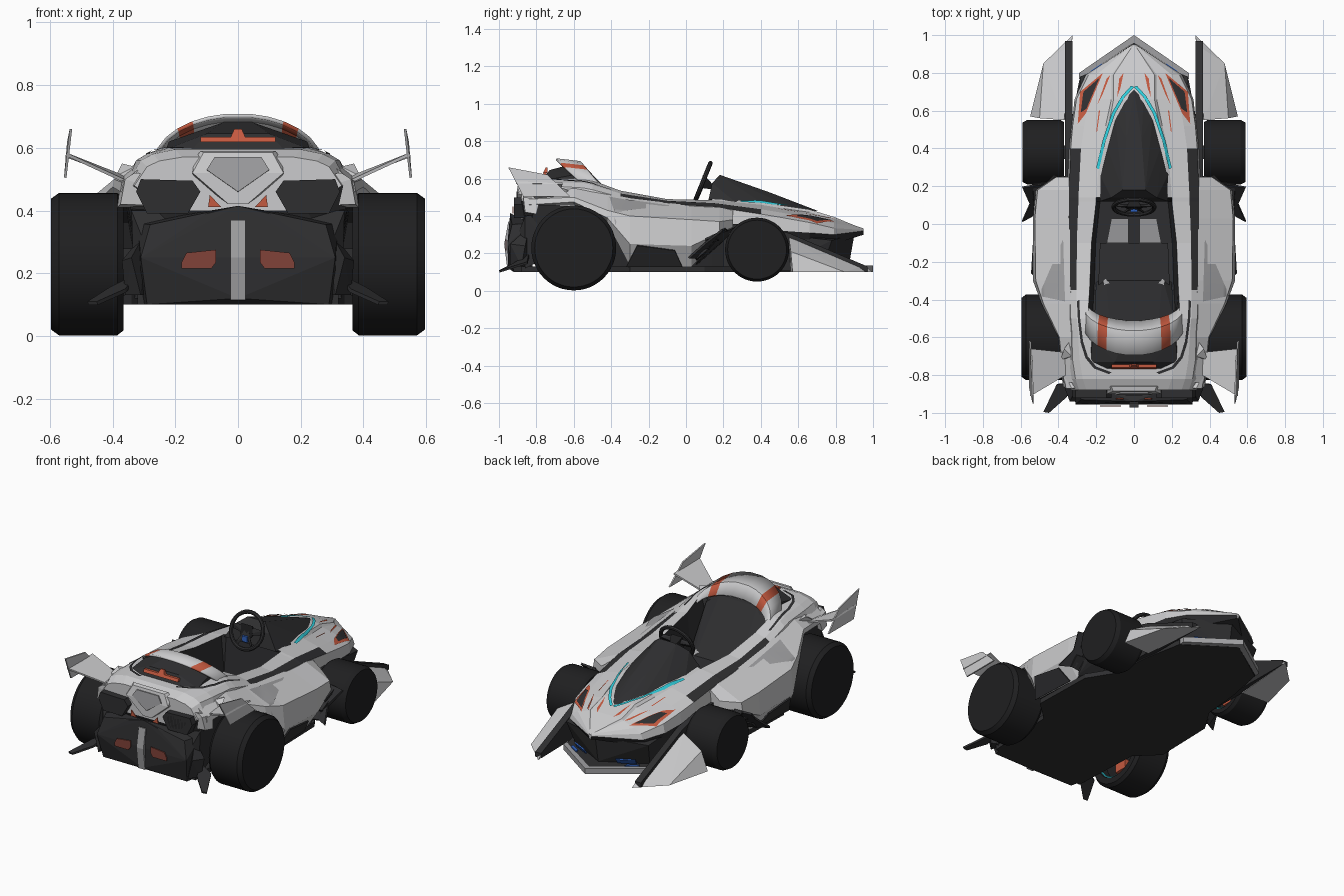
import bpy, bmesh, math
from mathutils import Vector
from mathutils.bvhtree import BVHTree

if "Cube" in bpy.data.objects:
    bpy.data.objects.remove(bpy.data.objects["Cube"])

def mat(name, r, g, b):
    m = bpy.data.materials.new(name)
    m.diffuse_color = (r, g, b, 1)
    m.use_nodes = True
    m.node_tree.nodes["Principled BSDF"].inputs["Base Color"].default_value = m.diffuse_color
    return m

SILVER = mat("silver", .60, .60, .61)
GREY = mat("mid_grey", .35, .35, .36)
BLACK = mat("black_trim", .028, .028, .03)
TYRE = mat("tyre_black", .014, .014, .015)
ORANGE = mat("orange_red", .55, .10, .05)
RED = mat("dark_red", .22, .055, .04)
CYAN = mat("cyan", .03, .62, .72)
BLUE = mat("blue", .03, .12, .50)

def finish(name, bm, mats, mirror=False, smooth=None):
    bmesh.ops.recalc_face_normals(bm, faces=bm.faces)
    me = bpy.data.meshes.new(name)
    bm.to_mesh(me)
    bm.free()
    for m in mats:
        me.materials.append(m)
    ob = bpy.data.objects.new(name, me)
    bpy.context.collection.objects.link(ob)
    if mirror:
        ob.modifiers.new("mirror", 'MIRROR').use_mirror_merge = False
    if smooth:
        bpy.ops.object.select_all(action='DESELECT')
        ob.select_set(True)
        bpy.context.view_layer.objects.active = ob
        bpy.ops.object.shade_smooth_by_angle(angle=math.radians(smooth))
    return ob

def loft(name, rings, mats, rule=lambda y, j: 0, mirror=False, smooth=None):
    bm = bmesh.new()
    vs = [[bm.verts.new(p) for p in r] for r in rings]
    n = len(rings[0])
    for a, b in zip(vs, vs[1:]):
        for j in range(n):
            k = (j + 1) % n
            f = bm.faces.new((a[j], a[k], b[k], b[j]))
            f.material_index = rule((a[j].co.y + b[j].co.y) / 2, j)
    for r in (vs[0], vs[-1]):
        bm.faces.new(r)
    return finish(name, bm, mats, mirror, smooth)

def hull(name, pts, m, sym=False, mirror=False):
    # convex block; sym adds the mirrored points, mirror makes a second block
    bm = bmesh.new()
    for x, y, z in pts:
        bm.verts.new((x, y, z))
        if sym and x:
            bm.verts.new((-x, y, z))
    res = bmesh.ops.convex_hull(bm, input=bm.verts)
    junk = [e for e in res["geom_interior"] if isinstance(e, bmesh.types.BMVert)]
    bmesh.ops.delete(bm, geom=junk, context='VERTS')
    bmesh.ops.dissolve_limit(bm, angle_limit=.01, verts=bm.verts, edges=bm.edges)
    return finish(name, bm, [m], mirror)

def plate(name, pts, m, thick=.008, mirror=True):
    bm = bmesh.new()
    f = bm.faces.new([bm.verts.new(p) for p in pts])
    f.normal_update()
    n = f.normal.copy() * thick
    ext = bmesh.ops.extrude_face_region(bm, geom=[f])
    bmesh.ops.translate(bm, vec=n, verts=[v for v in ext["geom"] if isinstance(v, bmesh.types.BMVert)])
    return finish(name, bm, [m], mirror)

def box(name, x0, x1, y0, y1, z0, z1, m, mirror=True):
    return hull(name, [(x, y, z) for x in (x0, x1) for y in (y0, y1) for z in (z0, z1)], m, mirror=mirror)

# central body: y, zb, xb, xs, zs, xh, zh, xr, zr, zf (opening floor)
stations = [
    (.95, .30, .004, .01, .32, .008, .325, .004, .33, .33),
    (.79, .25, .18, .255, .30, .24, .335, .12, .385, .395),
    (.66, .20, .24, .315, .31, .305, .365, .12, .42, .435),
    (.52, .15, .26, .33, .32, .325, .39, .15, .44, .455),
    (.40, .11, .28, .345, .33, .335, .41, .18, .46, .475),
    (.14, .11, .30, .36, .33, .345, .45, .20, .485, .49),
    (.12, .11, .30, .36, .33, .345, .45, .20, .485, .26),
    (-.10, .11, .30, .36, .35, .345, .465, .225, .49, .25),
    (-.35, .11, .30, .36, .40, .34, .50, .235, .535, .28),
    (-.50, .13, .30, .36, .44, .335, .54, .245, .59, .50),
    (-.55, .13, .30, .36, .45, .33, .55, .24, .60, .61),
    (-.72, .15, .30, .36, .46, .325, .56, .22, .60, .60),
    (-.82, .25, .30, .36, .47, .31, .56, .20, .595, .595),
    (-.88, .40, .22, .33, .48, .29, .54, .18, .57, .57)]
rings = []
for y, zb, xb, xs, zs, xh, zh, xr, zr, zf in stations:
    half = [(0, zb), (xb, zb), (xs, zs), (xh, zh), (xh * .65 + xr * .35, zh * .6 + zr * .4 + .006),
            (xr, zr), (xr * .9, zf), (0, zf)]
    rings.append([(x, y, z) for x, z in half] + [(-x, y, z) for x, z in half[-2:0:-1]])

def body_rule(y, j):
    j = j if j < 7 else 13 - j
    if j < 2:
        return 1
    if j == 3:
        return int(-.4 < y < .45)
    return int(j > 4 and -.53 < y < .15)

body = loft("main_body", rings, [SILVER, BLACK], body_rule)

# side pods sweeping into rear shoulders
pod_st = [
    (.25, [(.30, .31), (.36, .31), (.41, .34), (.41, .38), (.345, .43)]),
    (.18, [(.30, .28), (.46, .28), (.52, .31), (.51, .37), (.345, .445)]),
    (.03, [(.30, .13), (.46, .13), (.535, .24), (.525, .38), (.34, .455)]),
    (-.30, [(.30, .13), (.48, .13), (.535, .25), (.52, .40), (.34, .495)]),
    (-.42, [(.30, .36), (.44, .36), (.49, .39), (.48, .43), (.33, .52)]),
    (-.60, [(.30, .45), (.35, .46), (.40, .475), (.395, .50), (.32, .555)]),
    (-.84, [(.28, .44), (.33, .45), (.375, .46), (.37, .49), (.30, .545)])]
pods = loft("side_pods", [[(x, y, z) for x, z in s] for y, s in pod_st], [SILVER, BLACK],
            lambda y, j: int(j == 0), mirror=True)

# thin panels draped from above onto the body and pods
trees = []
for o in (body, pods):
    trees.append(BVHTree.FromPolygons([v.co.copy() for v in o.data.vertices],
                                      [tuple(p.vertices) for p in o.data.polygons]))

def drop(x, y, lift):
    hits = [t.ray_cast(Vector((x, y, 2)), Vector((0, 0, -1)))[0] for t in trees]
    return max([h.z for h in hits if h], default=.4) + lift

def decal(name, xy, m, lift=.004):
    bm = bmesh.new()
    bm.faces.new([bm.verts.new((x, y, 0)) for x, y in xy])
    bmesh.ops.triangulate(bm, faces=bm.faces)
    bmesh.ops.subdivide_edges(bm, edges=bm.edges, cuts=7, use_grid_fill=True)
    bmesh.ops.triangulate(bm, faces=bm.faces)
    for v in bm.verts:
        v.co.z = drop(v.co.x, v.co.y, lift)
    if sum(f.normal.z for f in bm.faces) < 0:
        bmesh.ops.reverse_faces(bm, faces=bm.faces)
    ob = finish(name, bm, [m], True)
    for p in ob.data.polygons:
        p.use_smooth = True

decal("headlight_surround", [(.165, .80), (.285, .70), (.298, .53), (.255, .585)], ORANGE)
decal("headlight_lens", [(.182, .775), (.268, .70), (.282, .59), (.252, .61)], BLACK, .008)
decal("nose_streak_outer", [(.125, .79), (.145, .77), (.195, .63), (.165, .69)], ORANGE)
decal("nose_streak_inner", [(.055, .80), (.078, .77), (.09, .67), (.072, .72)], ORANGE)
decal("nose_side_streak", [(.18, .60), (.186, .60), (.20, .49), (.195, .49)], ORANGE)
decal("pod_triangle", [(.375, -.08), (.505, -.38), (.365, -.41)], GREY, .006)
path = [(.0, .725), (.05, .67), (.10, .585), (.15, .44), (.185, .29)]
for i, (a, b) in enumerate(zip(path, path[1:])):
    decal("windscreen_trim_%d" % i, [a, (a[0] + .015, a[1] + .007), (b[0] + .015, b[1] + .007), b], CYAN, .008)
rim_path = [(.29, -.40), (.285, -.50), (.27, -.62), (.245, -.70), (.20, -.755), (.12, -.785)]
for i, (a, b) in enumerate(zip(rim_path, rim_path[1:])):
    decal("rear_rim_line_%d" % i, [a, (a[0] + .012, a[1] - .01), (b[0] + .012, b[1] - .01), b], BLACK)

# raised dark windscreen cowl
hull("windscreen_cowl", [(0, .71, .425), (.05, .66, .43), (.10, .575, .44), (.15, .43, .455), (.185, .27, .47),
     (.18, .12, .485), (.12, .14, .575), (.06, .18, .62), (.04, .45, .525), (.02, .60, .465)], BLACK, sym=True)

# floor, splitter and nose underside
out = [(0, .96), (.29, .76), (.34, .50), (.36, .26), (.46, .10), (.47, -.30), (.34, -.42), (.32, -.88)]
plate("floor", [(x, y, .10) for x, y in out] + [(-x, y, .10) for x, y in out[:0:-1]], BLACK, -.03, False)
plate("splitter", [(0, 1.0, .10), (.29, .80, .10), (.29, .765, .10), (0, .96, .10)], GREY, -.035)
hull("nose_underside", [(0, .87, .13), (.26, .73, .13), (.30, .5, .13), (0, .90, .30), (.285, .78, .27), (.30, .5, .30)],
     BLACK, sym=True)
plate("nose_marker_light", [(.11, .835, .135), (.21, .785, .135), (.21, .805, .165), (.11, .855, .165)], BLUE, .008)
plate("splitter_light", [(.17, .85, .132), (.23, .81, .132), (.23, .79, .132), (.17, .825, .132)], BLUE, -.008)

# front wing fenders with dark inner walls
hull("front_fender", [(.325, 1.0, .10), (.33, .95, .135), (.48, .85, .10), (.55, .57, .10), (.50, .56, .21),
     (.37, .55, .285), (.36, .56, .10)], SILVER, mirror=True)
hull("fender_inner_wall", [(x, y, z) for y, z in ((.97, .10), (.97, .13), (.56, .305), (.40, .35), (.20, .36), (.20, .11))
     for x in (.325, .366)], BLACK, mirror=True)

# intake blades and skirts ahead of the pods
hull("pod_intake", [(.33, .25, .31), (.33, .06, .14), (.47, .05, .14), (.49, .20, .31), (.42, .26, .34), (.5, .12, .28)],
     BLACK, mirror=True)
for i in range(3):
    d = i * .05
    plate("intake_blade_%d" % i, [(.46, .22 - d, .33 - d), (.535, .21 - d, .33 - d), (.53, .10 - d / 2, .28 - d),
          (.46, .10 - d / 2, .27 - d)], BLACK, .012)
plate("intake_fin", [(.48, .21, .335), (.59, .19, .33), (.55, .10, .26), (.59, .01, .18), (.50, .06, .18)], BLACK, .012)
plate("pod_skirt", [(.470, -.02, .13), (.526, -.06, .218), (.538, -.26, .245), (.484, -.32, .13)], BLACK, .008)

# wheels with flat outer faces, inner rings, calipers and axles
def wheel(name, y, z, r, xin, xout):
    prof = [(xin + .06, .05), (xin + .06, r * .70), (xin, r * .76), (xin, r * .93), (xin + .02, r),
            (xout - .025, r), (xout, r * .92), (xout, .03)]
    ring = [(math.cos(a * math.tau / 48), math.sin(a * math.tau / 48)) for a in range(48)]
    loft(name, [[(x, y + q * c, z + q * s) for c, s in ring] for x, q in prof], [TYRE], mirror=True, smooth=25)
    box(name + "_axle", .26, xin + .08, y - .035, y + .035, z - .03, z + .05, BLACK)
    box(name + "_caliper", xin + .02, xin + .055, y - .03, y + .06, z - r * .6, z - r * .35, ORANGE)
    for s in (-1, 1):
        bpy.ops.mesh.primitive_torus_add(location=(s * (xin + .014), y, z), rotation=(0, math.pi / 2, 0),
                                         major_radius=r * .735, minor_radius=.006, major_segments=40, minor_segments=6)
        bpy.context.object.name = name + "_ring"
        bpy.context.object.data.materials.append(CYAN)

wheel("rear_wheel", -.60, .229, .227, .365, .596)
wheel("front_wheel", .38, .22, .171, .37, .59)

# arched roll hoop with orange stripes
fr = [1, .95, .85, .72, .54, .36, .15]
fr = fr + [-f for f in fr[::-1]]
bm = bmesh.new()
rows = []
for f in fr:
    s = math.sqrt(1 - f * f)
    rows.append([bm.verts.new(p) for p in ((.255 * f, -.41 - .10 * s, .53 + .10 * s), (.265 * f, -.44 - .125 * s, .54 + .155 * s),
                 (.27 * f, -.53 - .165 * s, .55 + .16 * s))])
for i, (a, b) in enumerate(zip(rows, rows[1:])):
    for k in (0, 1):
        bm.faces.new((a[k], b[k], b[k + 1], a[k + 1])).material_index = int(i in (3, 9))
hoop = finish("roll_hoop", bm, [SILVER, ORANGE], smooth=30)
hoop.modifiers.new("thickness", 'SOLIDIFY').thickness = .012

# dark engine cover below the hoop
hull("engine_cover", [(.23, -.50, .57), (.12, -.54, .645), (.05, -.6, .68), (.23, -.73, .595), (.10, -.73, .645),
     (.15, -.77, .59), (.22, -.6, .62)], BLACK, sym=True)
hull("engine_light", [(.12, -.745, .618), (.12, -.745, .635), (.12, -.768, .618), (.12, -.76, .635)], ORANGE, sym=True)
hull("engine_light_peak", [(.025, -.74, .63), (.012, -.74, .66), (.025, -.765, .63), (.012, -.75, .66)], ORANGE, sym=True)

# seat, cockpit pads and steering wheel
hull("seat_back", [(.20, -.30, .26), (.21, -.50, .55), (.13, -.53, .62), (.20, -.54, .30), (.15, -.28, .28)], BLACK, sym=True)
hull("seat_base", [(.18, -.10, .25), (.18, -.10, .29), (.19, -.35, .25), (.19, -.35, .31)], BLACK, sym=True)
plate("cockpit_pad", [(.03, .03, .31), (.12, .03, .31), (.145, -.10, .295), (.03, -.10, .295)], GREY, -.008)
plate("seat_mark", [(.11, -.335, .34), (.15, -.29, .31), (.165, -.30, .32), (.15, -.345, .35)], GREY, .02)
bpy.ops.mesh.primitive_torus_add(location=(0, .09, .582), rotation=(math.radians(68), 0, 0), major_radius=.108,
                                 minor_radius=.012, major_segments=32, minor_segments=8)
rim = bpy.context.object
rim.name = "steering_rim"
rim.data.materials.append(BLACK)
for x, z in ((.105, .59), (-.105, .59), (.055, .495), (-.055, .495)):
    y = .09 + (z - .582) * .38
    hull("steering_spoke", [(0, .08, .56), (0, .095, .61), (0, .105, .58), (x, y, z - .016), (x, y, z + .016),
         (x * .95, y + .012, z)], BLACK)
hull("steering_hub", [(.04, .08, .55), (.04, .09, .62), (.02, .13, .585), (0, .16, .54)], TYRE, sym=True)
box("steering_display", -.018, .018, .064, .08, .52, .555, BLUE, False)

# rear winglets
plate("winglet_arm", [(.36, -.68, .50), (.365, -.80, .49), (.55, -.91, .575), (.55, -.66, .57)], SILVER, .01)
plate("winglet_end", [(.537, -.95, .66), (.545, -.74, .62), (.555, -.62, .505), (.555, -.87, .505)], SILVER, .008)
hull("winglet_mount", [(.34, -.62, .53), (.33, -.70, .54), (.39, -.72, .51), (.37, -.66, .55), (.36, -.72, .48)],
     SILVER, mirror=True)

# tail: cheeks, lamp housings, plain panel, bumper and diffuser
hull("tail_cheek", [(.08, -.84, .50), (.08, -.88, .41), (.385, -.80, .41), (.375, -.86, .42), (.36, -.87, .50),
     (.375, -.78, .49), (.33, -.87, .52)], SILVER, mirror=True)
pod = [(.12, .46), (.145, .495), (.31, .50), (.325, .46), (.29, .39), (.16, .39)]
hull("tail_lamp_housing", [(x, y, z) for x, z in pod for y in (-.80, -.92)], BLACK, mirror=True)
plate("tail_lamp_lens", [(.22 + (x - .22) * .75, -.92, .445 + (z - .445) * .7) for x, z in pod], TYRE, .008)
hull("tail_panel", [(.14, -.86, .56), (.12, -.86, .59), (.145, -.90, .52), (.11, -.885, .585), (.03, -.90, .42),
     (.03, -.84, .42), (.14, -.84, .50)], SILVER, sym=True)
plate("tail_panel_inset", [(-.075, -.898, .57), (.075, -.898, .57), (.10, -.905, .53), (.0, -.908, .46), (-.10, -.905, .53)],
      GREY, .008, False)
plate("tail_marker", [(.055, -.922, .412), (.095, -.922, .412), (.09, -.922, .45)], ORANGE, .006)
hull("tail_core", [(.33, -.70, .20), (.33, -.70, .42), (.34, -.86, .40), (.30, -.90, .30), (.33, -.86, .12)], BLACK, sym=True)
hull("rear_bumper", [(.29, -.92, .10), (.31, -.82, .10), (.31, -.955, .25), (.28, -.93, .355), (.10, -.94, .39),
     (0, -.94, .415), (.32, -.82, .36), (0, -.95, .12)], BLACK, sym=True)
hull("bumper_spine", [(.024, -.85, .115), (.024, -.955, .115), (.024, -.972, .25), (.024, -.95, .37), (.024, -.85, .37)],
     GREY, sym=True)
plate("brake_light", [(.07, -.960, .235), (.085, -.960, .215), (.18, -.960, .215), (.18, -.960, .235), (.165, -.960, .265),
      (.07, -.960, .275)][::-1], RED, -.006)
hull("bumper_corner", [(.29, -.84, .13), (.29, -.84, .34), (.37, -.86, .24), (.36, -.88, .13), (.34, -.94, .25),
     (.31, -.94, .13)], BLACK, mirror=True)
plate("diffuser_fin", [(.32, -.84, .20), (.41, -.85, .155), (.48, -.995, .11), (.45, -1.0, .11), (.36, -.92, .15)], BLACK, .012)
